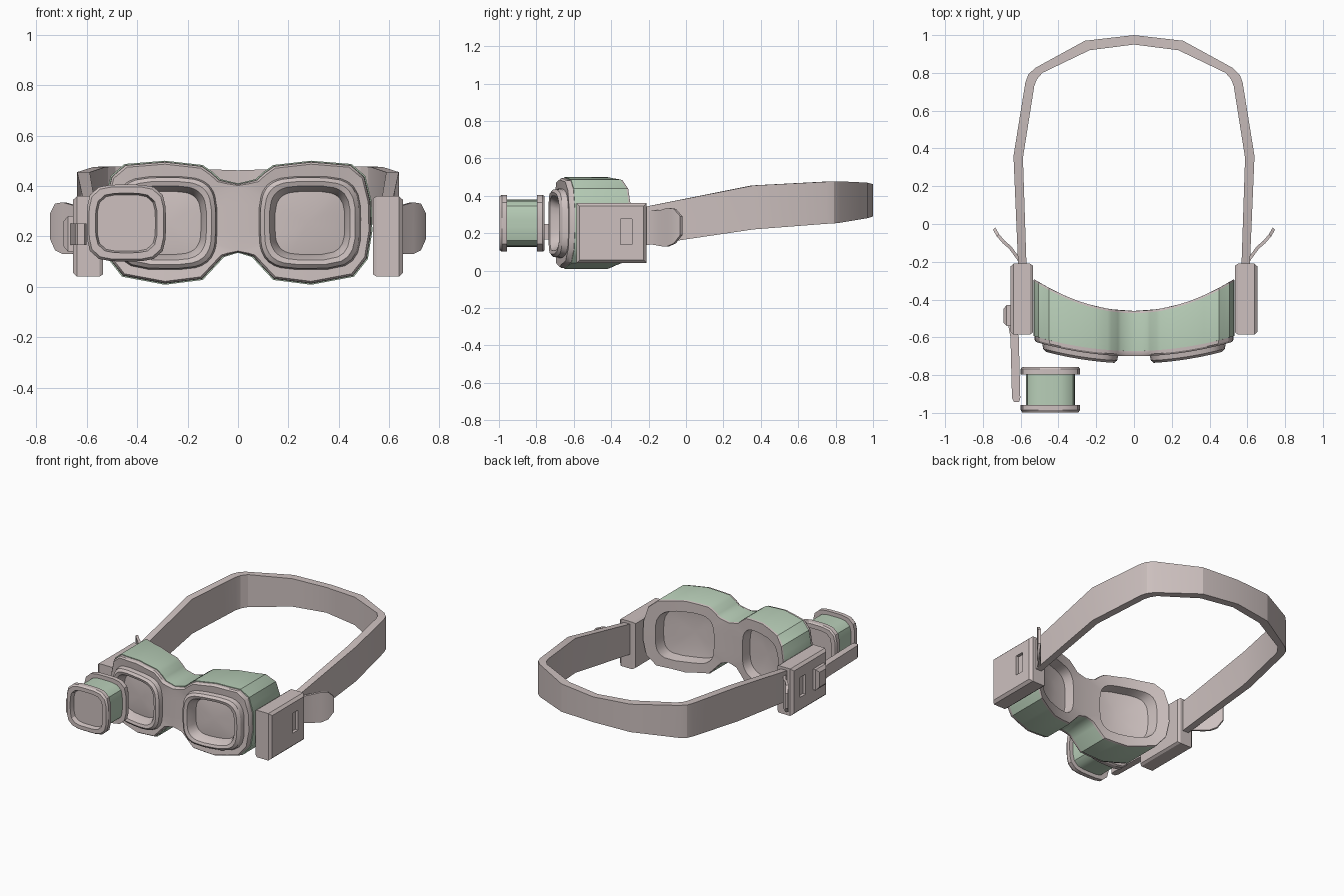
import bpy, bmesh, math

cube = bpy.data.objects.get("Cube")
if cube:
    bpy.data.objects.remove(cube)


def material(name, rgb):
    m = bpy.data.materials.new(name)
    m.use_nodes = True
    m.diffuse_color = (*rgb, 1)
    bsdf = m.node_tree.nodes["Principled BSDF"]
    bsdf.inputs["Base Color"].default_value = (*rgb, 1)
    bsdf.inputs["Roughness"].default_value = 0.7
    return m


GREY = material("warm grey", (0.61, 0.53, 0.52))
GREEN = material("pale green", (0.48, 0.62, 0.48))


def add_loft(bm, rings, green_bands=()):
    """Skin a row of equal-length rings and cap both ends with a fan."""
    loops = [[bm.verts.new(p) for p in ring] for ring in rings]
    n = len(loops[0])
    for band, (a, b) in enumerate(zip(loops, loops[1:])):
        for i in range(n):
            j = (i + 1) % n
            quad = (a[i], a[j], b[j], b[i])
            # leave the mirror plane open
            if all(abs(v.co.x) < 1e-5 for v in quad):
                continue
            bm.faces.new(quad).material_index = int(band in green_bands)
    for loop in (loops[0], loops[-1]):
        if n == 4:
            bm.faces.new(loop)
        else:
            mid = bm.verts.new([sum(v.co[k] for v in loop) / n for k in range(3)])
            for i in range(n):
                bm.faces.new((loop[i], loop[(i + 1) % n], mid))


def finish(name, bm, angle=32):
    bmesh.ops.remove_doubles(bm, verts=bm.verts, dist=1e-5)
    bmesh.ops.recalc_face_normals(bm, faces=bm.faces)
    mesh = bpy.data.meshes.new(name)
    bm.to_mesh(mesh)
    bm.free()
    mesh.materials.append(GREY)
    mesh.materials.append(GREEN)
    mesh.shade_smooth()
    mesh.set_sharp_from_angle(angle=math.radians(angle))
    obj = bpy.data.objects.new(name, mesh)
    bpy.context.scene.collection.objects.link(obj)
    return obj


def loft(name, rings, green_bands=(), angle=32):
    bm = bmesh.new()
    add_loft(bm, rings, green_bands)
    return finish(name, bm, angle)


def rounded(dx, dz, a, b, power):
    """Point of a rounded rectangle in the direction dx, dz."""
    r = (abs(dx / a) ** power + abs(dz / b) ** power) ** (-1 / power)
    return dx * r, dz * r


def rect(x, y0, y1, z0, z1, inset=0.0):
    y0, y1, z0, z1 = y0 + inset, y1 - inset, z0 + inset, z1 - inset
    return [(x, y0, z0), (x, y1, z0), (x, y1, z1), (x, y0, z1)]


# Goggle body: one eye lofted from front glass to back glass, then mirrored
EYE_X, EYE_Z = 0.285, 0.253
corners = [(0, 0.41), (0.07, 0.427), (0.10, 0.455), (0.14, 0.483), (0.29, 0.5),
           (0.45, 0.487), (0.505, 0.44), (0.53, 0.34), (0.533, 0.22), (0.515, 0.11),
           (0.46, 0.04), (0.29, 0.008), (0.14, 0.027), (0.095, 0.075), (0.055, 0.118),
           (0, 0.135), (0, 0.27)]
outline = []
for p, q in zip(corners, corners[1:] + corners[:1]):
    outline += [p, ((p[0] + q[0]) / 2, (p[1] + q[1]) / 2)]


def eye_ring(a, b, y, curve, power=3.6):
    pts = []
    for x, z in outline:
        dx, dz = rounded(x - EYE_X, z - EYE_Z, a, b, power)
        px = EYE_X + dx
        pts.append((px, y + curve * px * px, EYE_Z + dz))
    return pts


def shell_ring(scale, y, curve):
    pts = []
    for x, z in outline:
        px = 0 if x == 0 else EYE_X + (x - EYE_X) * scale
        pts.append((px, y + curve * px * px, EYE_Z + (z - EYE_Z) * scale))
    return pts


FRONT, BACK = 0.28, 0.6
eye = [
    eye_ring(0.07, 0.065, -0.675, FRONT),
    eye_ring(0.138, 0.125, -0.668, FRONT),
    eye_ring(0.145, 0.132, -0.70, FRONT),
    eye_ring(0.16, 0.147, -0.732, FRONT),
    eye_ring(0.18, 0.165, -0.738, FRONT),
    eye_ring(0.196, 0.18, -0.725, FRONT),
    eye_ring(0.202, 0.185, -0.695, FRONT),
    shell_ring(0.945, -0.70, FRONT),
    shell_ring(0.975, -0.69, FRONT),
    shell_ring(0.98, -0.672, FRONT),
    shell_ring(1.0, -0.672, FRONT),
    shell_ring(1.0, -0.472, BACK),
    shell_ring(0.985, -0.46, BACK),
    eye_ring(0.178, 0.17, -0.46, BACK),
    eye_ring(0.168, 0.16, -0.53, BACK),
    eye_ring(0.08, 0.08, -0.54, BACK),
]
bm = bmesh.new()
for side in (1, -1):
    add_loft(bm, [[(side * x, y, z) for x, y, z in ring] for ring in eye], (9, 10))
finish("goggle_body", bm)

# Side housings with a shallow slot, and the loose strap ends behind them
housing = (-0.585, -0.21, 0.04, 0.36)
slot = (-0.35, -0.29, 0.14, 0.275)
tail = [(0.585, -0.23, 0.15, 0.31), (0.615, -0.18, 0.14, 0.32), (0.655, -0.125, 0.13, 0.325),
        (0.69, -0.095, 0.13, 0.335), (0.72, -0.06, 0.145, 0.33), (0.74, -0.025, 0.19, 0.29)]
for side, label in ((1, "left"), (-1, "right")):
    loft(label + "_housing", [
        rect(side * 0.535, *housing, 0.01), rect(side * 0.55, *housing),
        rect(side * 0.638, *housing), rect(side * 0.655, *housing, 0.016),
        rect(side * 0.655, *slot), rect(side * 0.635, *slot)], angle=20)
    loft(label + "_strap_end", [
        [(side * (x - 0.006), y + 0.006, z0), (side * (x + 0.006), y - 0.006, z0),
         (side * (x + 0.006), y - 0.006, z1), (side * (x - 0.006), y + 0.006, z1)]
        for x, y, z0, z1 in tail])

# Head strap: outer x, outer y, inner x, inner y, bottom, top
half = [(0.612, -0.25, 0.568, -0.25, 0.13, 0.335), (0.638, 0.36, 0.588, 0.35, 0.22, 0.455),
        (0.575, 0.75, 0.528, 0.73, 0.25, 0.475), (0.56, 0.79, 0.515, 0.765, 0.252, 0.476),
        (0.525, 0.825, 0.485, 0.80, 0.256, 0.477), (0.26, 0.97, 0.235, 0.92, 0.28, 0.47),
        (0, 1.0, 0, 0.95, 0.29, 0.462)]
path = [(1, s) for s in half] + [(-1, s) for s in half[-2::-1]]
loft("head_strap", [[(k * ox, oy, z0), (k * ix, iy, z0), (k * ix, iy, z1), (k * ox, oy, z1)]
                    for k, (ox, oy, ix, iy, z0, z1) in path], angle=20)

# Swing arm and its pivot on the right housing
loft("arm_pivot", [rect(-0.645, -0.54, -0.43, 0.14, 0.28),
                   rect(-0.675, -0.54, -0.43, 0.14, 0.28),
                   rect(-0.692, -0.54, -0.43, 0.14, 0.28, 0.02)], angle=20)
arm = [(-0.658, -0.47, 0.02), (-0.632, -0.60, 0.022), (-0.624, -0.92, 0.022), (-0.622, -0.942, 0.014)]
loft("swing_arm", [[(x - w, y, 0.165), (x + w, y, 0.165), (x + w, y, 0.25), (x - w, y, 0.25)]
                   for x, y, w in arm], angle=20)

# Magnifier: flanged barrel with recessed glass at both ends
profile = [(0.115, -0.785), (0.12, -0.757), (0.15, -0.757), (0.157, -0.767), (0.157, -0.797),
           (0.13, -0.797), (0.13, -0.958), (0.157, -0.958), (0.157, -0.985), (0.148, -0.998),
           (0.122, -0.998), (0.115, -0.968)]


def barrel_ring(r, y, sides=24):
    pts = []
    for i in range(sides):
        t = math.tau * (i + 0.5) / sides
        dx, dz = rounded(math.cos(t), math.sin(t), r, r * 0.97, 4)
        pts.append((-0.443 + dx, y, 0.253 + dz))
    return pts


loft("magnifier", [barrel_ring(r, y) for r, y in profile], (5,))
